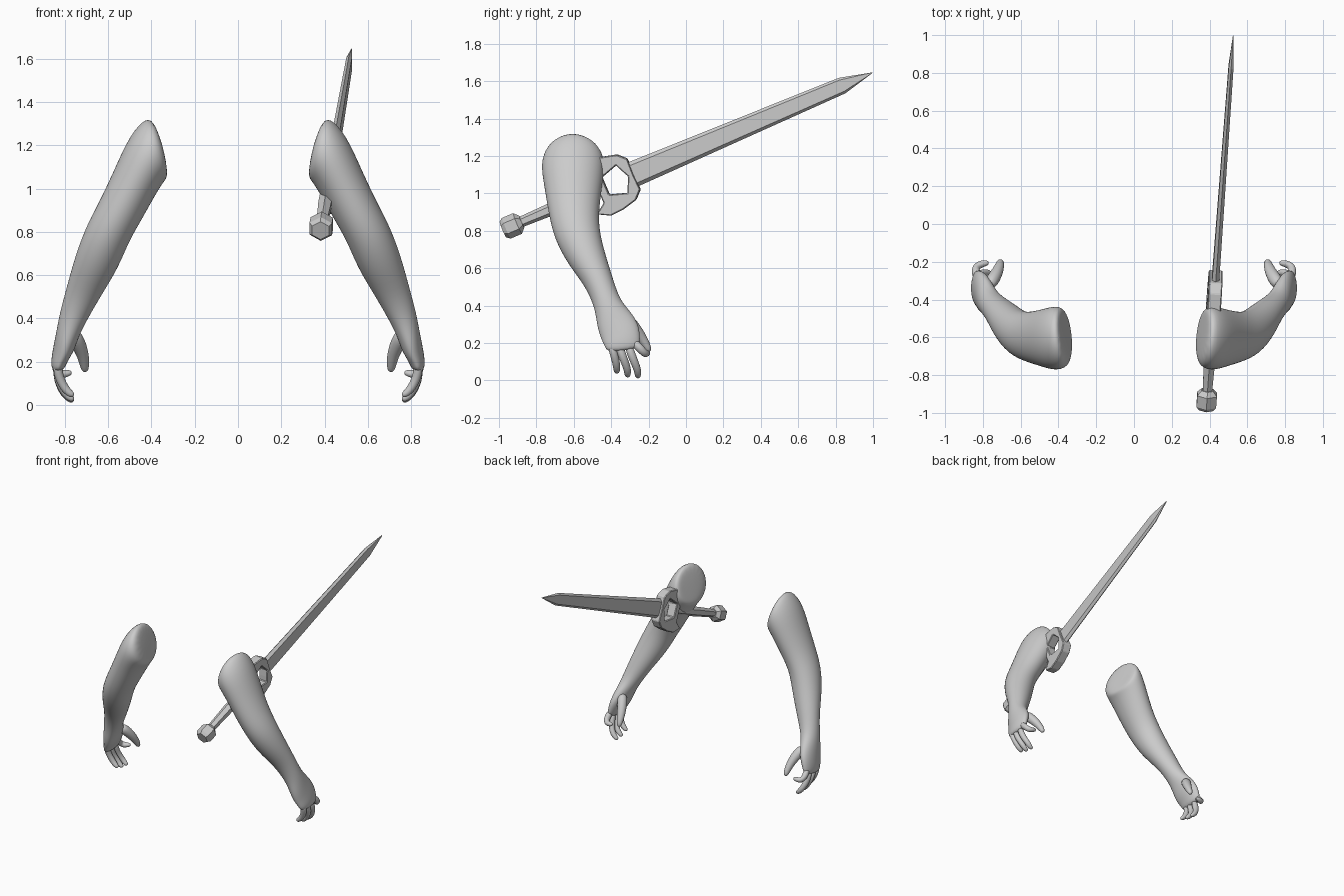
import bpy, bmesh, math
from mathutils import Matrix, Vector

cube = bpy.data.objects.get("Cube")
if cube:
    bpy.data.objects.remove(cube)

grey = bpy.data.materials.new("plain grey")
grey.use_nodes = True
colour = (0.6, 0.6, 0.6, 1)
grey.diffuse_color = colour
grey.node_tree.nodes["Principled BSDF"].inputs["Base Color"].default_value = colour


def finish(name, bm, smooth=False):
    bmesh.ops.remove_doubles(bm, verts=bm.verts, dist=0.0005)
    bmesh.ops.recalc_face_normals(bm, faces=bm.faces)
    for f in bm.faces:
        f.smooth = smooth
    mesh = bpy.data.meshes.new(name)
    bm.to_mesh(mesh)
    bm.free()
    mesh.materials.append(grey)
    obj = bpy.data.objects.new(name, mesh)
    bpy.context.collection.objects.link(obj)
    return obj


def loft(name, rings, smooth=False):
    """Skin a list of closed rings and cap both ends."""
    bm = bmesh.new()
    rows = [[bm.verts.new(p) for p in ring] for ring in rings]
    n = len(rows[0])
    for a, b in zip(rows, rows[1:]):
        for i in range(n):
            j = (i + 1) % n
            bm.faces.new((a[i], a[j], b[j], b[i]))
    bm.faces.new(rows[0])
    bm.faces.new(rows[-1])
    return finish(name, bm, smooth)


def oval(centre, u, v, sides):
    angles = [math.tau * i / sides for i in range(sides)]
    return [centre + u * math.cos(a) + v * math.sin(a) for a in angles]


def tangents(pts):
    last = len(pts) - 1
    return [(pts[min(i + 1, last)] - pts[max(i - 1, 0)]).normalized()
            for i in range(len(pts))]


def tube(name, points, radii, sides, smooth=False):
    pts = [Vector(p) for p in points]
    rings = []
    for p, t, r in zip(pts, tangents(pts), radii):
        q = t.to_track_quat('Z', 'Y')
        rings.append(oval(p, q @ Vector((r, 0, 0)), q @ Vector((0, r, 0)), sides))
    return loft(name, rings, smooth)


def paired(obj):
    """Mirror to the other side and round off."""
    obj.modifiers.new("Mirror", 'MIRROR')
    sub = obj.modifiers.new("Smooth", 'SUBSURF')
    sub.levels = sub.render_levels = 2


# Arm sections: inner x, inner z, outer x, outer z, front y, back y
sections = [
    (.335, 1.10, .385, 1.30, -.70, -.50),
    (.325, 1.05, .42, 1.335, -.765, -.44),
    (.345, 1.03, .50, 1.25, -.775, -.435),
    (.385, .965, .57, 1.09, -.755, -.45),
    (.44, .865, .64, .94, -.735, -.465),
    (.505, .755, .705, .82, -.705, -.465),
    (.55, .64, .755, .68, -.63, -.44),
    (.63, .51, .79, .55, -.535, -.395),
    (.70, .39, .825, .42, -.485, -.355),
    (.735, .32, .84, .335, -.475, -.295),
    (.755, .26, .855, .26, -.455, -.25),
    (.79, .20, .865, .20, -.435, -.245),
    (.805, .16, .86, .155, -.42, -.25),
]
centres = [Vector(((a + c) / 2, (e + f) / 2, (b + d) / 2))
           for a, b, c, d, e, f in sections]
rings = []
for s, c, t in zip(sections, centres, tangents(centres)):
    u = Vector((s[2] - s[0], 0, s[3] - s[1])) / 2
    v = t.cross(u)
    v *= (s[5] - s[4]) / 2 / abs(v.y)
    rings.append(oval(c, u * 1.02, v * 1.02, 16))
paired(loft("arms", rings, True))

# Three long fingers: base y, tip y, tip z
finger_radii = (.026, .025, .023, .019, .01)
for name, y, ty, tz in (("little_fingers", -.40, -.37, .05),
                        ("ring_fingers", -.36, -.312, .03),
                        ("middle_fingers", -.31, -.257, .025)):
    path = [(.832, y, .19), (.832, y + (ty - y) * .5, tz + .09),
            (.805, ty, tz + .03), (.775, ty, tz), (.758, ty, tz - .008)]
    paired(tube(name, path, finger_radii, 8, True))

# Curled forefinger and thumb
paired(tube("forefingers", [(.83, -.285, .21), (.842, -.24, .165), (.825, -.217, .14),
                            (.79, -.207, .145), (.768, -.205, .15)],
            finger_radii, 8, True))
paired(tube("thumbs", [(.77, -.33, .34), (.735, -.275, .28), (.715, -.235, .225),
                       (.708, -.205, .175), (.706, -.195, .152)],
            (.04, .038, .03, .023, .012), 8, True))

# Sword frame: local x along the blade, y across it, z through its thickness
along = Vector((.067, .918, .39)).normalized()
across = Vector((0, -.39, .918)).normalized()
through = along.cross(across).normalized()
frame = Matrix((along, across, through)).transposed().to_4x4()
frame.translation = (.432, -.286, 1.10)

# Blade: flat faces with narrow bevelled edges and a pointed tip
blade_rings = []
for s, h, t in ((-.02, .07, .019), (1.22, .045, .013), (1.396, .002, .002)):
    k = h * .72
    blade_rings.append([Vector((s, w, z)) for w, z in
                        ((h, 0), (k, t), (-k, t), (-h, 0), (-k, -t), (k, -t))])
blade = loft("blade", blade_rings)

# Guard: swept-back crescent with an opening behind the blade
outer = [(.005, 0), (.008, .09), (-.035, .132), (-.12, .153), (-.19, .157), (-.25, .125)]
inner = [(-.023, 0), (-.045, .045), (-.06, .08), (-.155, .05), (-.2, .08), (-.25, .115)]
bm = bmesh.new()
half = .036
for side in (1, -1):
    for i in range(len(outer) - 1):
        quad = (outer[i], outer[i + 1], inner[i + 1], inner[i])
        bm.faces.new([bm.verts.new((s, w * side, -half)) for s, w in quad])
bar = ((-.155, .05), (-.2, .08), (-.2, -.08), (-.155, -.05))
bm.faces.new([bm.verts.new((s, w, -half)) for s, w in bar])
bmesh.ops.remove_doubles(bm, verts=bm.verts, dist=0.0005)
bmesh.ops.recalc_face_normals(bm, faces=bm.faces)
extruded = bmesh.ops.extrude_face_region(bm, geom=bm.faces[:], use_keep_orig=True)
bmesh.ops.translate(bm, vec=(0, 0, half * 2),
                    verts=[g for g in extruded["geom"] if isinstance(g, bmesh.types.BMVert)])
guard = finish("guard", bm)
bevel = guard.modifiers.new("Bevel", 'BEVEL')
bevel.width = .012
bevel.segments = 1
bevel.limit_method = 'ANGLE'

# Six-sided grip and pommel
grip = tube("grip", [(-.67, 0, 0), (-.45, 0, 0), (-.17, 0, 0)], (.028, .035, .032), 6)
pommel = tube("pommel", [(-.755, 0, 0), (-.735, 0, 0), (-.67, 0, 0), (-.645, 0, 0)],
              (.045, .06, .06, .035), 6)

for part in (blade, guard, grip, pommel):
    part.matrix_world = frame
